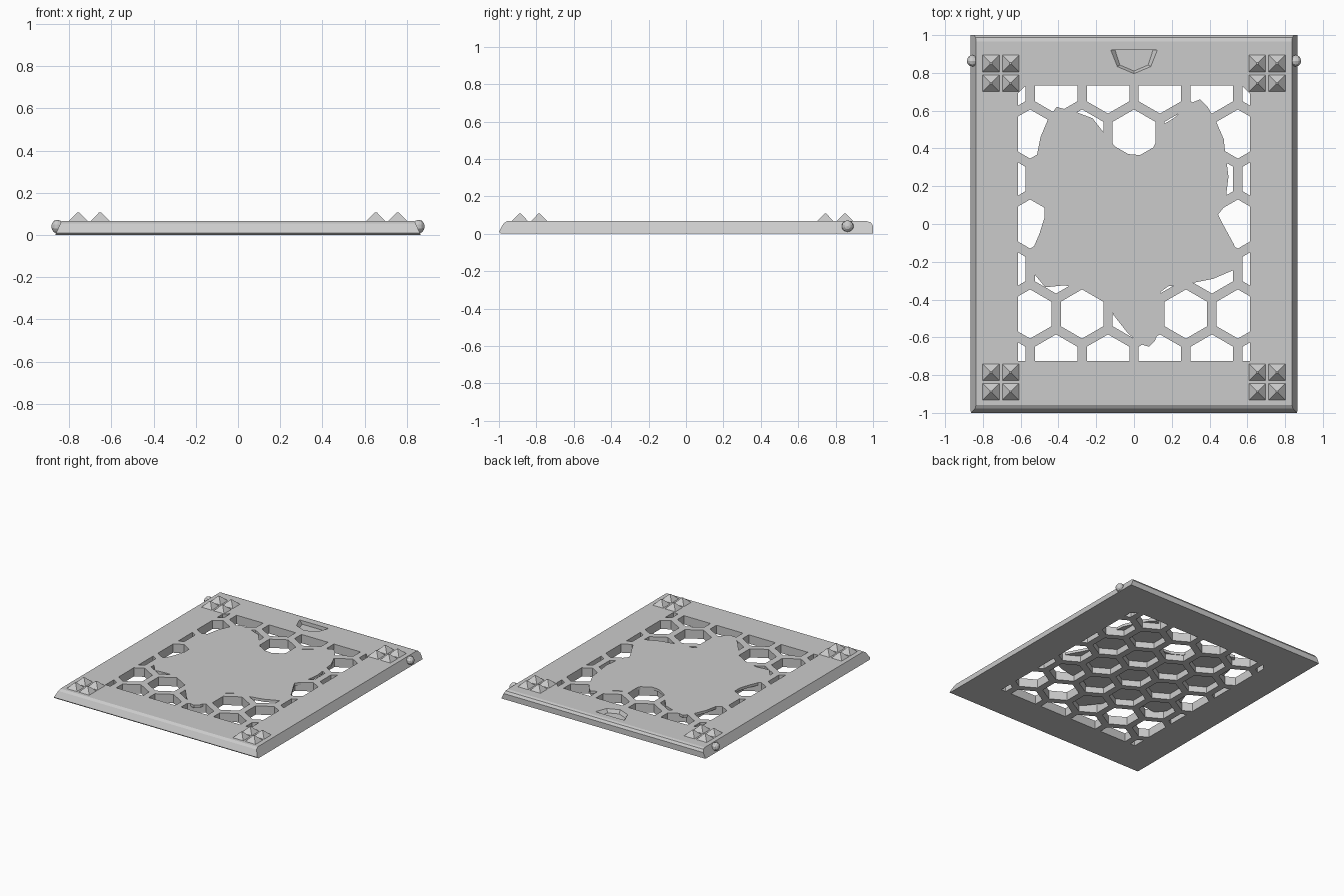
import bpy, bmesh, math
from mathutils import Vector

default = bpy.data.objects.get("Cube")
if default:
    bpy.data.objects.remove(default, do_unlink=True)

TOP = 0.067          # height of the plate's upper face
CEILING = 0.047      # underside of the closed centre panel
HALF_X = 0.615       # half width of the pierced window
BACK_Y, FRONT_Y = 0.733, -0.725
PITCH = 0.275        # hexagon spacing
HEX_RADIUS = 0.13

grey = bpy.data.materials.new("plain grey")
grey.use_nodes = True
grey.diffuse_color = (0.6, 0.6, 0.6, 1)
grey.node_tree.nodes["Principled BSDF"].inputs["Base Color"].default_value = grey.diffuse_color


def make_object(name, bm):
    """Turn a bmesh into a linked grey object."""
    bmesh.ops.recalc_face_normals(bm, faces=bm.faces)
    mesh = bpy.data.meshes.new(name)
    bm.to_mesh(mesh)
    bm.free()
    mesh.materials.append(grey)
    obj = bpy.data.objects.new(name, mesh)
    bpy.context.collection.objects.link(obj)
    return obj


def add_prism(bm, lower, upper, z_low, z_high):
    """Add a closed solid between two matching outlines."""
    bottom = [bm.verts.new((x, y, z_low)) for x, y in lower]
    top = [bm.verts.new((x, y, z_high)) for x, y in upper]
    bm.faces.new(bottom)
    bm.faces.new(top)
    count = len(bottom)
    for i in range(count):
        j = (i + 1) % count
        bm.faces.new((bottom[i], bottom[j], top[j], top[i]))


def subtract(target, cutter):
    """Cut one object out of another, then discard the cutter."""
    cutter.hide_render = True
    mod = target.modifiers.new("cut", "BOOLEAN")
    mod.operation = "DIFFERENCE"
    mod.solver = "EXACT"
    mod.object = cutter
    bpy.context.view_layer.objects.active = target
    bpy.ops.object.modifier_apply(modifier=mod.name)
    bpy.data.objects.remove(cutter, do_unlink=True)


def clip(outline, point, outward):
    """Keep the part of a convex outline behind a line."""
    kept = []
    origin, normal = Vector(point), Vector(outward)
    for i, current in enumerate(outline):
        following = outline[(i + 1) % len(outline)]
        a = (Vector(current) - origin).dot(normal)
        b = (Vector(following) - origin).dot(normal)
        if a <= 0:
            kept.append(current)
        if a * b < 0:
            kept.append(tuple(Vector(current).lerp(Vector(following), a / (a - b))))
    return kept


# Plate: side profile swept across, with sloping left and right edges
profile = [(-0.99, 0), (-1, 0.01), (-0.976, 0.055), (-0.957, TOP),
           (0.967, TOP), (0.987, 0.061), (1, 0.043), (1, 0)]
bm = bmesh.new()
ends = []
for side in (-1, 1):
    ends.append([bm.verts.new((side * (0.866 - 0.45 * z), y, z)) for y, z in profile])
    bm.faces.new(ends[-1])
for i in range(len(profile)):
    j = (i + 1) % len(profile)
    bm.faces.new((ends[0][i], ends[0][j], ends[1][j], ends[1][i]))
plate = make_object("plate", bm)

# Hexagon grid, trimmed to the window
bm = bmesh.new()
for row in range(-3, 4):
    for column in range(-3, 4):
        cx = PITCH * (column + (row % 2) / 2)
        cy = PITCH * math.sqrt(3) / 2 * row
        cell = []
        for k in range(6):
            angle = math.radians(60 * k + 30)
            cell.append((cx + HEX_RADIUS * math.cos(angle), cy + HEX_RADIUS * math.sin(angle)))
        for point, outward in (((HALF_X, 0), (1, 0)), ((-HALF_X, 0), (-1, 0)),
                               ((0, BACK_Y), (0, 1)), ((0, FRONT_Y), (0, -1)),
                               ((HALF_X, 0.69), (1, 1)), ((-HALF_X, 0.69), (-1, 1))):
            cell = clip(cell, point, outward)
        if len(cell) > 2:
            add_prism(bm, cell, cell, -0.05, 0.1)
cells = make_object("hexagon_cutter", bm)

# Centre panel: an irregular area that stays closed above the cells (hundredths)
panel = [(3, -63.5), (8, -65), (11, -62), (13, -57), (14, -36), (18, -33), (32, -31),
         (42, -29), (52.5, -24.5), (55, -18), (53, -11), (47, 0), (44.5, 5), (48.5, 10),
         (49, 17), (50, 25), (49, 33), (48.5, 36), (47.5, 45), (44, 53), (39, 62),
         (35, 66), (30, 64), (21, 56), (16, 53), (13, 46), (10, 40), (3, 36.5),
         (-3, 37), (-10, 41), (-16.5, 49), (-22, 56), (-30, 59), (-41, 62),
         (-45.5, 55.5), (-49.5, 46), (-51.5, 36), (-54, 25), (-54, 14), (-47.5, 9),
         (-47.5, 3), (-50, -5), (-53, -12), (-54, -25), (-47, -33.5), (-37, -32.5),
         (-15, -36), (-11, -48), (-3.5, -57.5)]
panel = [(x / 100, y / 100) for x, y in panel]
bm = bmesh.new()
add_prism(bm, panel, panel, CEILING, 0.2)
subtract(cells, make_object("panel_blocker", bm))
subtract(plate, cells)

# Finger notch near the back edge, tapering to its floor
rim = [(-0.125, 0.921), (-0.09, 0.833), (0, 0.795), (0.09, 0.833), (0.125, 0.921)]
floor = [(-0.1, 0.92), (-0.075, 0.842), (0, 0.81), (0.075, 0.842), (0.1, 0.92)]
bm = bmesh.new()
add_prism(bm, floor, rim, 0.04, TOP + 0.002)
subtract(plate, make_object("notch_cutter", bm))

# Corner studs: four groups of four pyramids
for x_side, x_name in ((-1, "right"), (1, "left")):
    for rows, y_name in (((-0.888, -0.785), "front"), ((0.745, 0.85), "back")):
        bm = bmesh.new()
        for x in (0.653, 0.757):
            for y in rows:
                cx = x * x_side
                outlines = []
                for half in (0.045, 0.005):
                    outlines.append([(cx + sx * half, y + sy * half)
                                     for sx, sy in ((-1, -1), (1, -1), (1, 1), (-1, 1))])
                add_prism(bm, outlines[0], outlines[1], TOP - 0.001, 0.107)
        make_object(f"{y_name}_{x_name}_studs", bm)

# Small hinge knobs on both edges
for side, name in ((-1, "right_knob"), (1, "left_knob")):
    bm = bmesh.new()
    bmesh.ops.create_uvsphere(bm, u_segments=10, v_segments=6, radius=0.032)
    for vert in bm.verts:
        x, y, z = vert.co
        vert.co = (side * 0.856 + z * 0.9, 0.864 + x, 0.04 + y)
    make_object(name, bm)
